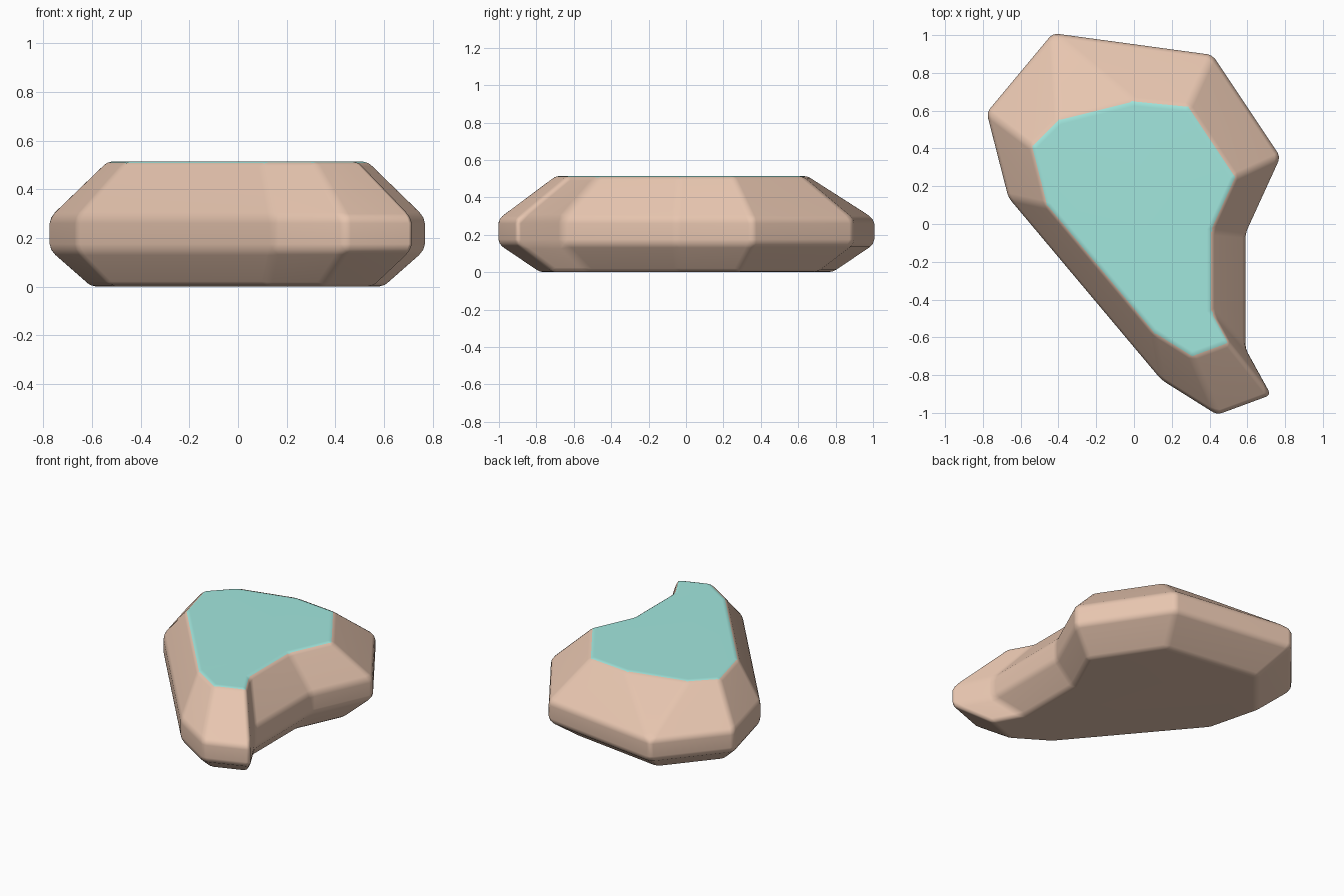
import bpy, bmesh

if "Cube" in bpy.data.objects:
    bpy.data.objects.remove(bpy.data.objects["Cube"])

# Outline of the widest part of the rock, seen from above (counter-clockwise)
outline = [(-0.43, 1.01), (-0.78, 0.59), (-0.665, 0.14), (0.145, -0.825), (0.44, -1.01),
           (0.725, -0.905), (0.59, -0.66), (0.59, -0.05), (0.775, 0.355), (0.415, 0.895)]


def material(name, rgb):
    m = bpy.data.materials.new(name)
    m.diffuse_color = (*rgb, 1)
    m.use_nodes = True
    m.node_tree.nodes["Principled BSDF"].inputs["Base Color"].default_value = m.diffuse_color
    return m


bm = bmesh.new()


def ring(scale, z):
    return [bm.verts.new((x * scale, y * scale, z)) for x, y in outline]


# Bottom, the two edges of the upright band, and the top
rings = [ring(s, z) for s, z in ((0.78, 0), (1, 0.15), (1, 0.285), (0.695, 0.515))]
bm.faces.new(rings[0][::-1])
n = len(outline)
for low, high in zip(rings, rings[1:]):
    for i in range(n):
        j = (i + 1) % n
        bm.faces.new((low[i], low[j], high[j], high[i]))
top = bm.faces.new(rings[3])
top.material_index = 1

# Chip off the back left corner of the top so the side slopes further in
corner = rings[3][0]
below = rings[2][0]
left_cut = bm.verts.new((-0.40, 0.55, 0.515))
right_cut = bm.verts.new((0.0, 0.65, 0.515))
bmesh.ops.delete(bm, geom=[corner], context='VERTS')
top = bm.faces.new([left_cut] + rings[3][1:] + [right_cut])
top.material_index = 1
bm.faces.new((below, rings[2][1], rings[3][1], left_cut))
bm.faces.new((below, left_cut, right_cut))
bm.faces.new((rings[2][-1], below, right_cut, rings[3][-1]))
bmesh.ops.recalc_face_normals(bm, faces=bm.faces)

mesh = bpy.data.meshes.new("rock")
bm.to_mesh(mesh)
bm.free()
mesh.materials.append(material("stone", (0.80, 0.56, 0.43)))
mesh.materials.append(material("grass", (0.36, 0.80, 0.73)))
rock = bpy.data.objects.new("rock", mesh)
bpy.context.collection.objects.link(rock)
for p in mesh.polygons:
    p.use_smooth = True

# Softly rounded edges with flat looking faces
bevel = rock.modifiers.new("rounded_edges", 'BEVEL')
bevel.width = 0.025
bevel.segments = 2
bevel.limit_method = 'ANGLE'
bevel.angle_limit = 0.2
normals = rock.modifiers.new("flat_faces", 'WEIGHTED_NORMAL')
normals.keep_sharp = True
